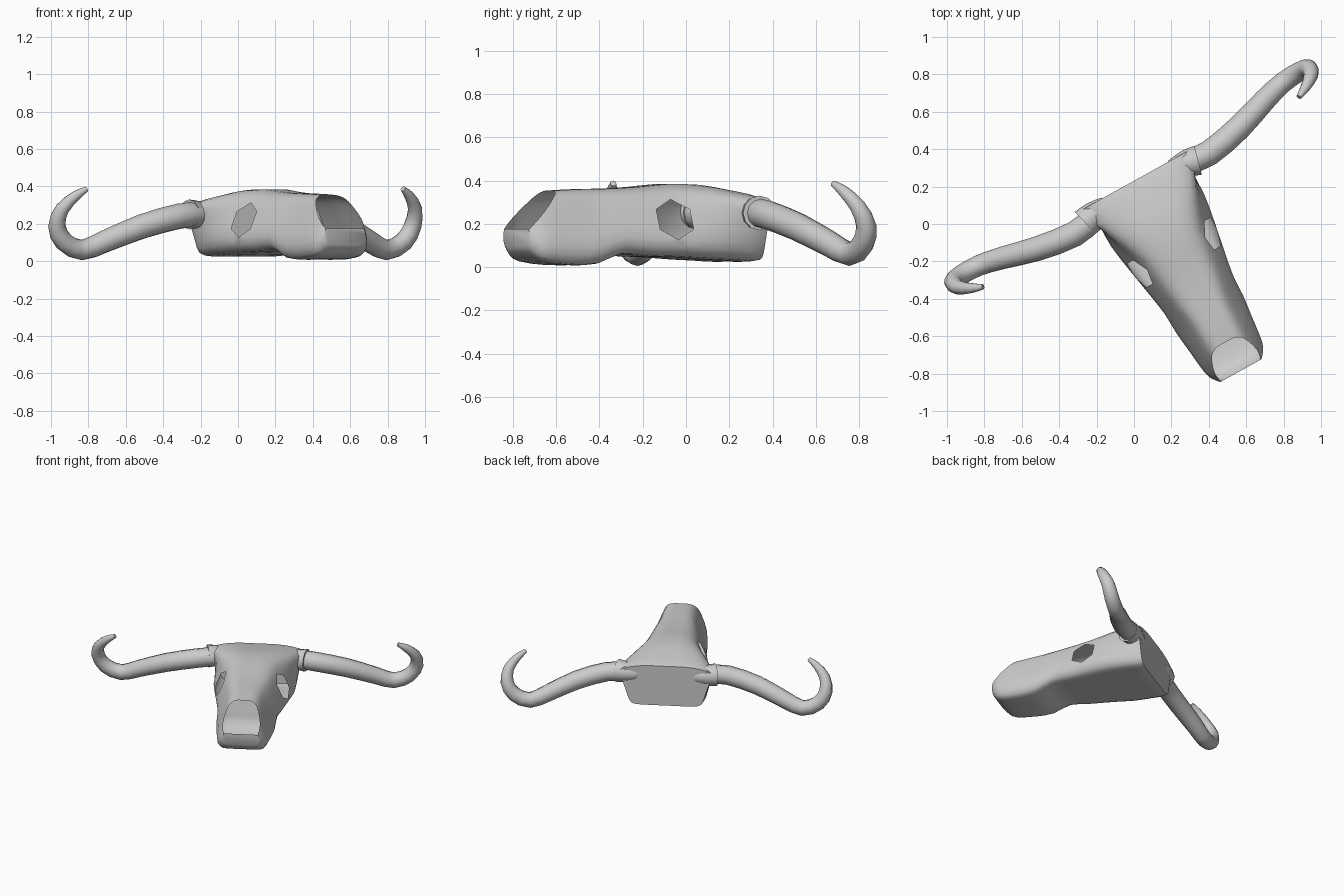
import bpy, bmesh, math
from mathutils import Vector, Matrix

if "Cube" in bpy.data.objects:
    bpy.data.objects.remove(bpy.data.objects["Cube"])

ORIGIN = Vector((0.104, 0.06, 0))


def smooth(pts, n):
    """Catmull-Rom resampling of a list of tuples."""
    pts = [Vector(p) for p in pts]
    out = []
    for i in range(len(pts) - 1):
        a, b = pts[i], pts[i + 1]
        p = pts[i - 1] if i else 2 * a - b
        q = pts[i + 2] if i + 2 < len(pts) else 2 * b - a
        for k in range(n):
            t = k / n
            out.append(a + 0.5 * t * ((b - p) + t * ((2 * p - 5 * a + 4 * b - q)
                       + t * (3 * (a - b) + q - p))))
    return out + [pts[-1]]


def loft(rings):
    """Closed mesh through rings of equal point count."""
    bm = bmesh.new()
    vs = [[bm.verts.new(p) for p in r] for r in rings]
    n = len(vs[0])
    for a, b in zip(vs, vs[1:]):
        for i in range(n):
            j = (i + 1) % n
            bm.faces.new((a[i], a[j], b[j], b[i]))
    bm.faces.new(vs[0])
    bm.faces.new(vs[-1])
    bmesh.ops.recalc_face_normals(bm, faces=bm.faces[:])
    return bm


def finish(bm, name, turn, angle=45):
    bm.transform(Matrix.Translation(ORIGIN) @ Matrix.Rotation(math.radians(turn), 4, 'Z'))
    me = bpy.data.meshes.new(name)
    bm.to_mesh(me)
    bm.free()
    ob = bpy.data.objects.new(name, me)
    bpy.context.collection.objects.link(ob)
    bpy.ops.object.select_all(action='DESELECT')
    ob.select_set(True)
    bpy.context.view_layer.objects.active = ob
    bpy.ops.object.shade_smooth_by_angle(angle=math.radians(angle))


def tube(path, side, sides=12, n=2):
    """Tapered tube along (x, y, z, radius) points, mirrored by side."""
    pts = smooth(path, n)
    pos = [Vector((side * p[0], p[1], p[2])) for p in pts]
    up, rings = Vector((0, 0, 1)), []
    for i, p in enumerate(pos):
        d = (pos[min(i + 1, len(pos) - 1)] - pos[max(i - 1, 0)]).normalized()
        up = (up - d * up.dot(d)).normalized()
        w = d.cross(up)
        rings.append([p + pts[i][3] * (math.cos(a) * up + math.sin(a) * w)
                      for a in (2 * math.pi * k / sides for k in range(sides))])
    return loft(rings)


# skull: y, half width, top half width, bottom z, top z
SECTIONS = [(-.965, .125, .09, .09, .30), (-.93, .155, .10, .05, .33),
            (-.88, .175, .11, .025, .345), (-.75, .19, .12, .01, .355),
            (-.62, .205, .125, .015, .36), (-.5, .21, .14, .06, .362),
            (-.35, .235, .16, .05, .37), (-.2, .262, .18, .045, .383),
            (-.05, .285, .235, .035, .38), (.07, .285, .29, .03, .36),
            (.15, .28, .32, .025, .345), (.2, .27, .335, .03, .33)]


def skull_ring(s):
    y, w, t, b, top = s
    half = smooth([(0, 0), (.65 * w, 0), (.9 * w, .05), (w, .25), ((w + t) / 2, .58),
                   (t, .83), (.75 * t, .95), (.4 * t, 1), (0, 1)], 2)
    right = [Vector((p[0], y, b + p[1] * (top - b))) for p in half]
    left = [Vector((-p.x, p.y, p.z)) for p in right[-2:0:-1]]
    return right + left


bm = loft([skull_ring(s) for s in smooth(SECTIONS, 2)])

# slanted open nose
cut = Vector((0, -.175, -.18)).normalized()
nose_normal = Vector((0, cut.z, -cut.y))
bmesh.ops.bisect_plane(bm, geom=bm.verts[:] + bm.edges[:] + bm.faces[:],
                       plane_co=(0, -.785, .36), plane_no=nose_normal,
                       clear_outer=nose_normal.z > 0, clear_inner=nose_normal.z < 0)

# hexagonal eye holes on both sides
EYE = Vector((0, -.25, .22))
normals = [Vector((0, math.cos(a), math.sin(a)))
           for a in (math.pi / 3 * k for k in range(6))]
APOTHEM = .08
for nrm in normals:
    near = [f for f in bm.faces
            if ((f.calc_center_median() - EYE) * Vector((0, 1, 1)).length).yz.length < .19]
    geom = set(near)
    for f in near:
        geom.update(f.edges)
        geom.update(f.verts)
    bmesh.ops.bisect_plane(bm, geom=list(geom), plane_co=EYE + nrm * APOTHEM, plane_no=nrm)
hole = [f for f in bm.faces
        if all((f.calc_center_median() - EYE).dot(n) < APOTHEM for n in normals)]
bmesh.ops.delete(bm, geom=hole, context='FACES')
finish(bm, "skull", 29)

# horns and the bony collars at their roots
HORN = [(.28, .14, .25, .066), (.42, .12, .24, .068), (.63, .155, .185, .066),
        (.82, .21, .108, .06), (.95, .24, .06, .055), (1.06, .245, .105, .052),
        (1.11, .235, .19, .047), (1.10, .195, .28, .038), (1.04, .155, .35, .027),
        (.985, .13, .387, .014)]
COLLAR = [(.2, .15, .25, .055), (.28, .145, .25, .072), (.345, .13, .25, .08)]
for side, label in ((-1, "left"), (1, "right")):
    finish(tube(HORN, side), label + "_horn", 31, 60)
    finish(tube(COLLAR, side), label + "_horn_collar", 29)
